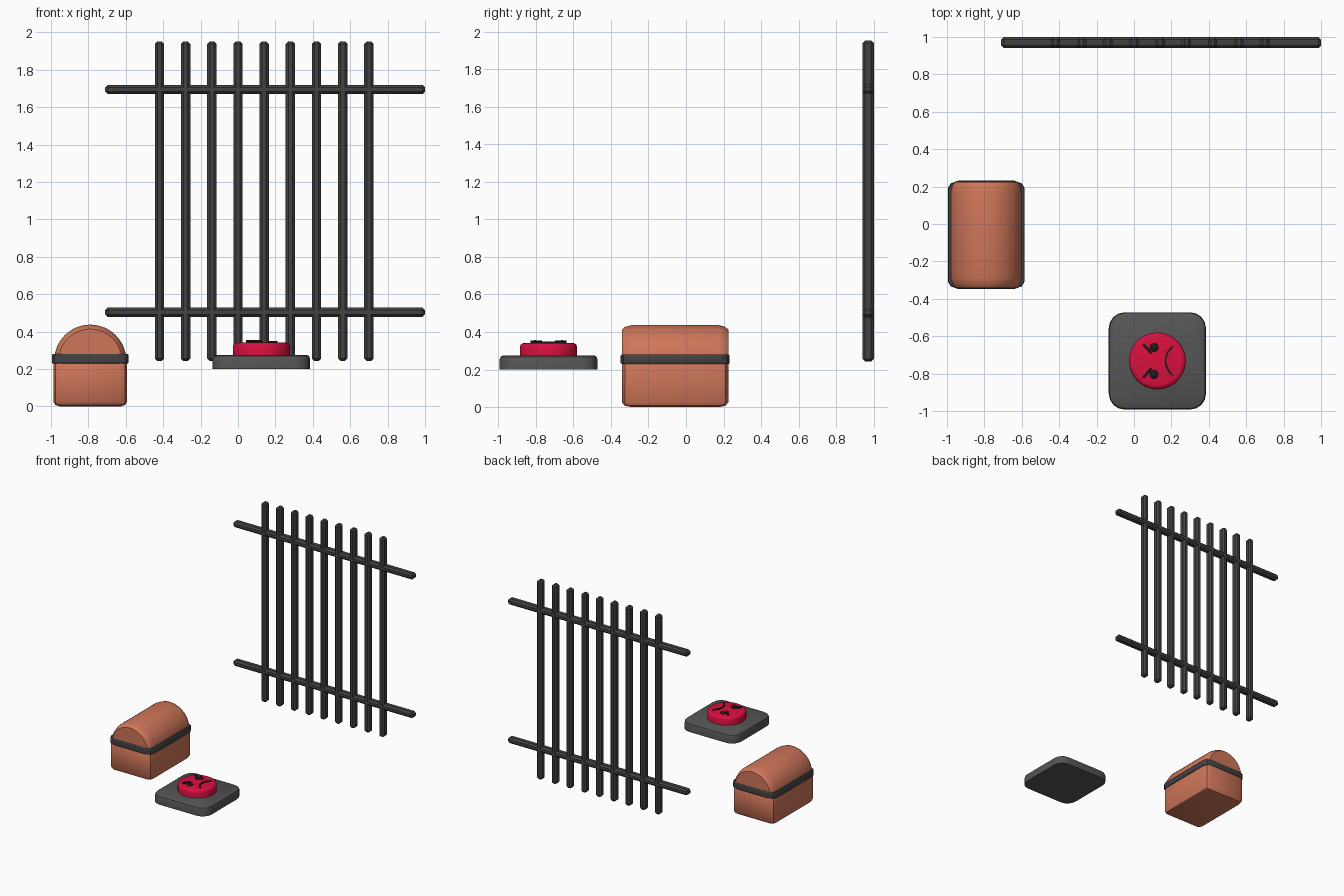
import bpy, bmesh, math
from mathutils import Matrix

if "Cube" in bpy.data.objects:
    bpy.data.objects.remove(bpy.data.objects["Cube"])


def material(name, rgb):
    m = bpy.data.materials.new(name)
    m.diffuse_color = (*rgb, 1)
    m.use_nodes = True
    m.node_tree.nodes["Principled BSDF"].inputs["Base Color"].default_value = m.diffuse_color
    return m


IRON = material("dark_iron", (0.055, 0.055, 0.055))
BASE = material("base_grey", (0.09, 0.09, 0.09))
WOOD = material("chest_orange", (0.62, 0.18, 0.10))
RED = material("button_red", (0.70, 0.005, 0.05))
BLACK = material("face_black", (0.012, 0.012, 0.012))


def finish(bm, name, mat, angle=35):
    bmesh.ops.recalc_face_normals(bm, faces=bm.faces)
    me = bpy.data.meshes.new(name)
    bm.to_mesh(me)
    bm.free()
    me.materials.append(mat)
    ob = bpy.data.objects.new(name, me)
    bpy.context.collection.objects.link(ob)
    bpy.ops.object.select_all(action='DESELECT')
    ob.select_set(True)
    bpy.context.view_layer.objects.active = ob
    bpy.ops.object.shade_smooth_by_angle(angle=math.radians(angle))
    return ob


def loft(name, rings, mat, angle=35):
    """Skin closed rings of points and cap both ends."""
    bm = bmesh.new()
    vs = [[bm.verts.new(p) for p in r] for r in rings]
    n = len(vs[0])
    for a, b in zip(vs, vs[1:]):
        for i in range(n):
            j = (i + 1) % n
            bm.faces.new((a[i], a[j], b[j], b[i]))
    bm.faces.new(vs[0])
    bm.faces.new(vs[-1])
    return finish(bm, name, mat, angle)


def bar(name, center, size, mat, bevel, rot=0):
    """Box with chamfered edges, turned about z."""
    bm = bmesh.new()
    bmesh.ops.create_cube(bm, size=1, matrix=Matrix.Diagonal((*size, 1)))
    if bevel:
        bmesh.ops.bevel(bm, geom=bm.edges[:], offset=bevel, segments=1,
                        affect='EDGES', profile=0.5)
    bmesh.ops.transform(bm, verts=bm.verts,
                        matrix=Matrix.Translation(center) @ Matrix.Rotation(rot, 4, 'Z'))
    return finish(bm, name, mat, 20)


def rounded(cx, cy, hx, hy, r, z, seg=4):
    """Rounded rectangle ring."""
    pts = []
    for q, (sx, sy) in enumerate([(1, 1), (-1, 1), (-1, -1), (1, -1)]):
        for k in range(seg + 1):
            a = math.pi / 2 * (q + k / seg)
            pts.append((cx + sx * (hx - r) + r * math.cos(a),
                        cy + sy * (hy - r) + r * math.sin(a), z))
    return pts


def circle(cx, cy, r, z, n=40):
    return [(cx + r * math.cos(2 * math.pi * i / n),
             cy + r * math.sin(2 * math.pi * i / n), z) for i in range(n)]


# Gate: nine uprights and two rails
for i in range(9):
    bar(f"gate_upright_{i + 1}", (-0.42 + 0.14 * i, 0.97, 1.097), (0.05, 0.06, 1.71), IRON, 0.014)
for name, z in (("gate_lower_rail", 0.503), ("gate_upper_rail", 1.694)):
    bar(name, (0.145, 0.97, z), (1.71, 0.06, 0.05), IRON, 0.014)

# Chest body: softened box
CX, CY = -0.79, -0.058
bm = bmesh.new()
bmesh.ops.create_cube(bm, size=1)
bmesh.ops.bevel(bm, geom=bm.edges[:], offset=0.09, segments=2, affect='EDGES', profile=0.5)
bmesh.ops.transform(bm, verts=bm.verts,
                    matrix=Matrix.Translation((CX, CY, 0.14)) @ Matrix.Diagonal((0.394, 0.566, 0.28, 1)))
finish(bm, "chest_body", WOOD)

# Chest lid: arch with softened ends
rings = []
for y, r in ((-0.283, 0.169), (-0.265, 0.184), (-0.228, 0.193),
             (0.228, 0.193), (0.265, 0.184), (0.283, 0.169)):
    rings.append([(CX + r * math.cos(math.pi * k / 24), CY + y,
                   0.244 + r * math.sin(math.pi * k / 24)) for k in range(25)])
loft("chest_lid", rings, WOOD)

# Chest band: strap with cut corners around the seam
plan = [(0.205, 0.25), (0.19, 0.275), (0.15, 0.29)]
plan += [(-x, y) for x, y in reversed(plan)]
plan += [(-x, -y) for x, y in plan]
loft("chest_band", [[(CX + x * s, CY + y * s, z) for x, y in plan]
                    for z, s in ((0.229, 0.985), (0.236, 1), (0.273, 1), (0.28, 0.985))], IRON, 30)

# Button base plate
BX, BY = 0.125, -0.732
loft("button_base", [rounded(BX, BY, 0.26 - d, 0.26 - d, 0.085 - d, z)
                     for d, z in ((0, 0.2), (0, 0.255), (0.005, 0.268), (0.016, 0.275))], BASE)

# Red push button
loft("button_cap", [circle(BX, BY, r, z) for r, z in
                    ((0.152, 0.27), (0.152, 0.322), (0.148, 0.332), (0.14, 0.339), (0.127, 0.342))], RED)

# Frowning face: eyes, brows and mouth
for side, s in (("left", 1), ("right", -1)):
    loft(f"{side}_eye", [circle(0.107, BY + s * 0.072, r, z, 16) for r, z in
                         ((0.023, 0.338), (0.023, 0.346), (0.016, 0.353), (0.006, 0.356))], BLACK)
    bar(f"{side}_brow", (0.071, BY + s * 0.065, 0.346), (0.068, 0.014, 0.018), BLACK, 0,
        -s * math.radians(49))
R, half = 0.095, math.radians(54)
mouth = []
for k in range(13):
    a = math.pi - half + 2 * half * k / 12
    c, s = math.cos(a), math.sin(a)
    mouth.append([(0.264 + (R + d) * c, BY + (R + d) * s, z)
                  for d, z in ((-0.005, 0.338), (0.005, 0.338), (0.005, 0.35), (-0.005, 0.35))])
loft("mouth", mouth, BLACK)
